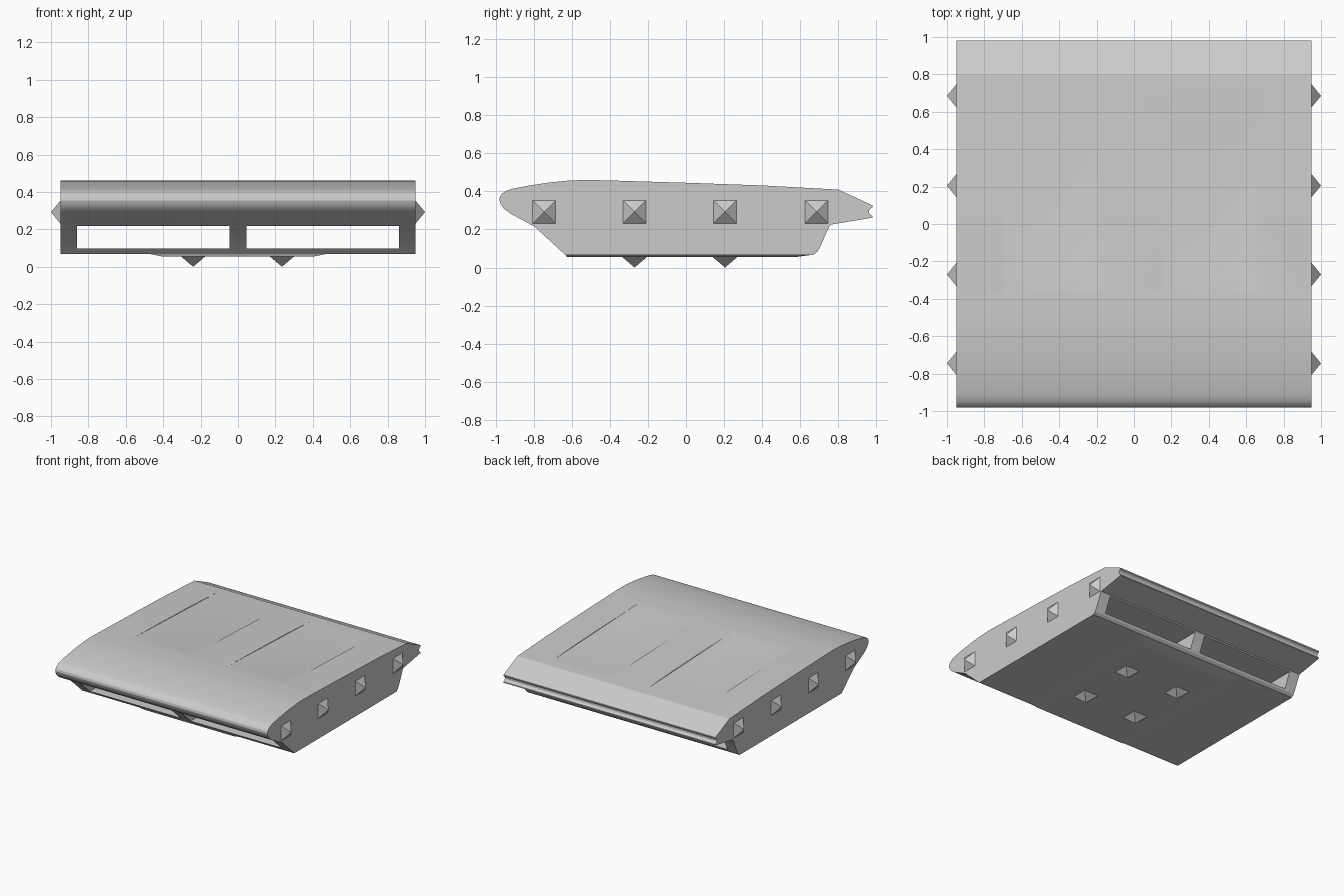
import bpy, bmesh, math
from mathutils import Vector

if "Cube" in bpy.data.objects:
    bpy.data.objects.remove(bpy.data.objects["Cube"])


def make_object(name, verts, faces):
    mesh = bpy.data.meshes.new(name)
    mesh.from_pydata([tuple(v) for v in verts], [], faces)
    bm = bmesh.new()
    bm.from_mesh(mesh)
    bmesh.ops.recalc_face_normals(bm, faces=bm.faces)
    bm.to_mesh(mesh)
    bm.free()
    ob = bpy.data.objects.new(name, mesh)
    bpy.context.collection.objects.link(ob)
    return ob


def extrude_x(name, profile, x0, x1):
    n = len(profile)
    verts = [(x, y, z) for x in (x0, x1) for y, z in profile]
    faces = [(i, (i + 1) % n, n + (i + 1) % n, n + i) for i in range(n)]
    faces += [tuple(range(n)), tuple(range(n, 2 * n))]
    return make_object(name, verts, faces)


def subtract(target, cutter):
    mod = target.modifiers.new("cut", 'BOOLEAN')
    mod.operation = 'DIFFERENCE'
    mod.solver = 'EXACT'
    mod.object = cutter
    bpy.context.view_layer.objects.active = target
    bpy.ops.object.modifier_apply(modifier=mod.name)
    bpy.data.objects.remove(cutter)


def pyramid(name, centre, normal, half, height):
    normal = Vector(normal)
    u = Vector((0, 1, 0))
    v = normal.cross(u)
    c = Vector(centre)
    base = [c + u * a * half + v * b * half
            for a, b in ((-1, -1), (1, -1), (1, 1), (-1, 1))]
    return make_object(name, base + [c + normal * height],
                       [(0, 1, 2, 3), (0, 1, 4), (1, 2, 4), (2, 3, 4), (3, 0, 4)])


# body side outline (y, z): rounded nose, cambered top, notched tail, tray
top = [(-0.98, 0.355), (-0.977, 0.372), (-0.965, 0.388), (-0.945, 0.402),
       (-0.91, 0.414), (-0.82, 0.431), (-0.72, 0.446), (-0.62, 0.456),
       (-0.53, 0.46), (-0.4, 0.457), (0.0, 0.445), (0.4, 0.431), (0.8, 0.409)]
notch = [(0.993 - 0.033 * math.cos(a), 0.293 + 0.025 * math.sin(a))
         for a in [math.radians(d) for d in (66, 40, 15, -15, -40, -66)]]
tail = [(0.98, 0.326)] + notch + [(0.98, 0.262), (0.76, 0.225)]
tray = [(0.752, 0.215), (0.705, 0.11), (0.69, 0.083), (0.67, 0.067), (-0.635, 0.067)]
nose = [(-0.795, 0.215), (-0.92, 0.282), (-0.955, 0.308), (-0.973, 0.332)]
body = extrude_x("body", top + tail + tray + nose, -0.95, 0.95)

# two tunnels through the tray
tunnel = [(-1.1, 0.098), (1.1, 0.098), (1.1, 0.217), (-1.1, 0.217)]
for x0, x1 in ((-0.86, -0.045), (0.045, 0.86)):
    subtract(body, extrude_x("tunnel_cutter", tunnel, x0, x1))

# two shallow tapering recesses in the top
for cx in (-0.425, 0.425):
    w, wi = 0.265, 0.175
    zf, zb = 0.4558, 0.4145
    verts = [(cx - w, -0.36, zf), (cx + w, -0.36, zf),
             (cx + w, 0.7, zb), (cx - w, 0.7, zb),
             (cx - wi, -0.28, 0.438), (cx + wi, -0.28, 0.438)]
    verts += [(x, y, 0.6) for x, y, z in verts[:4]]
    faces = [(0, 1, 5, 4), (4, 5, 2, 3), (0, 4, 3), (1, 2, 5), (6, 7, 8, 9),
             (0, 1, 7, 6), (1, 2, 8, 7), (2, 3, 9, 8), (3, 0, 6, 9)]
    subtract(body, make_object("recess_cutter", verts, faces))

bpy.ops.object.select_all(action='DESELECT')
body.select_set(True)
bpy.context.view_layer.objects.active = body
bpy.ops.object.shade_smooth_by_angle(angle=math.radians(20))

# raised pad under the tray
pad = [(-0.47, -0.632, 0.068), (0.47, -0.632, 0.068), (0.47, 0.67, 0.068), (-0.47, 0.67, 0.068),
       (-0.40, -0.625, 0.054), (0.40, -0.625, 0.054), (0.40, 0.57, 0.054), (-0.40, 0.57, 0.054)]
make_object("bottom_pad", pad, [(0, 1, 2, 3), (4, 5, 6, 7), (0, 1, 5, 4),
                                (1, 2, 6, 5), (2, 3, 7, 6), (3, 0, 4, 7)])

# pyramid studs on both sides and underneath
for side in (-1, 1):
    for y in (-0.745, -0.27, 0.205, 0.685):
        pyramid("side_stud", (side * 0.949, y, 0.292), (side, 0, 0), 0.062, 0.051)
for x in (-0.24, 0.235):
    for y in (-0.27, 0.205):
        pyramid("bottom_stud", (x, y, 0.055), (0, 0, -1), 0.065, 0.055)
